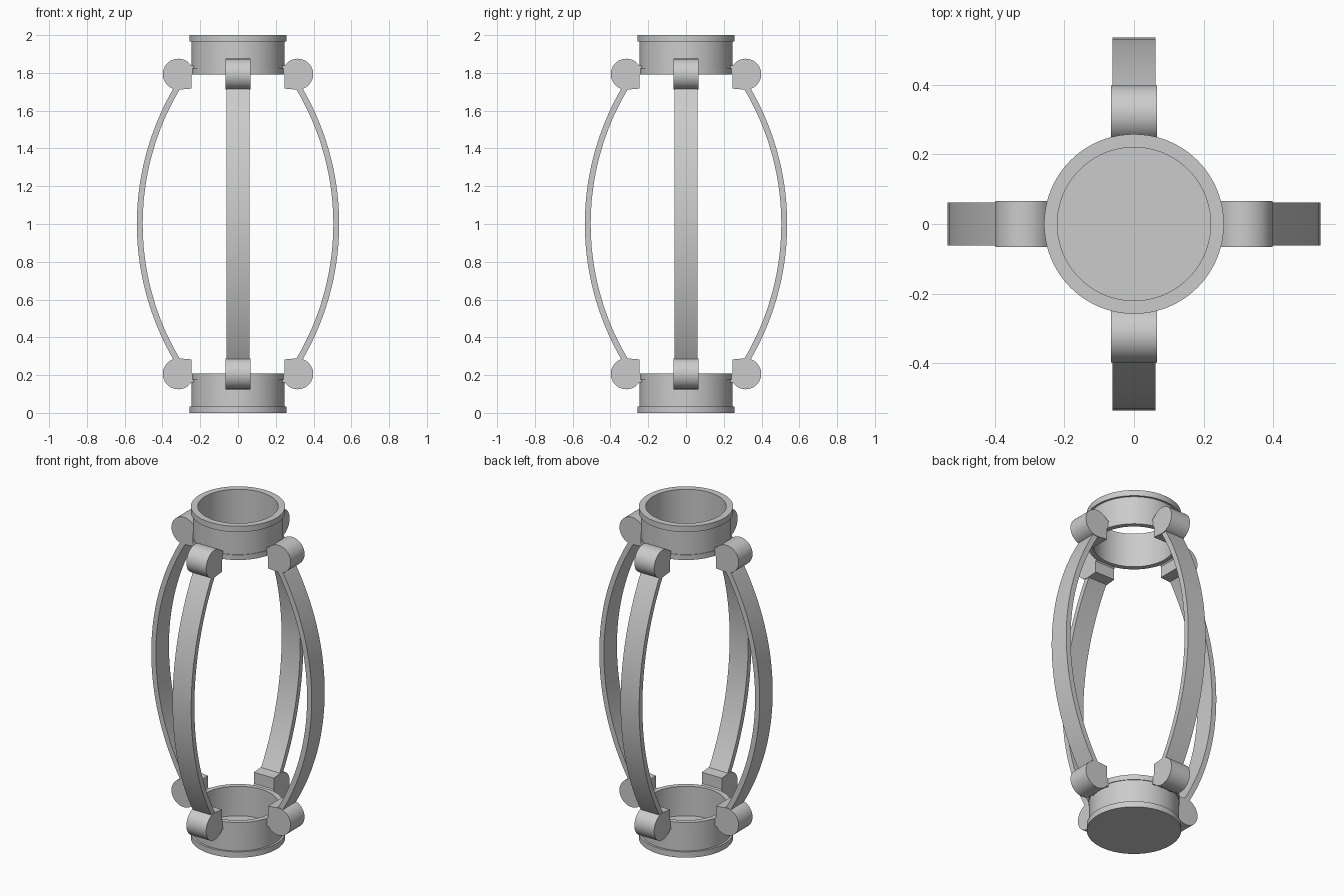
import bpy, bmesh, math
from mathutils import Matrix, Vector

if "Cube" in bpy.data.objects:
    bpy.data.objects.remove(bpy.data.objects["Cube"])

grey = bpy.data.materials.new("plain grey")
grey.use_nodes = True
GREY = (0.6, 0.6, 0.6, 1)
grey.diffuse_color = GREY
grey.node_tree.nodes["Principled BSDF"].inputs["Base Color"].default_value = GREY


def finish(bm, name):
    bmesh.ops.remove_doubles(bm, verts=bm.verts, dist=1e-5)
    bmesh.ops.recalc_face_normals(bm, faces=bm.faces)
    mesh = bpy.data.meshes.new(name)
    bm.to_mesh(mesh)
    bm.free()
    mesh.materials.append(grey)
    obj = bpy.data.objects.new(name, mesh)
    bpy.context.collection.objects.link(obj)
    bpy.ops.object.select_all(action='DESELECT')
    obj.select_set(True)
    bpy.context.view_layer.objects.active = obj
    bpy.ops.object.shade_smooth_by_angle(angle=math.radians(30))
    return obj


def lathe(name, profile, closed):
    """Spin an (r, z) profile around the z axis."""
    bm = bmesh.new()
    vs = [bm.verts.new((r, 0, z)) for r, z in profile]
    pairs = list(zip(vs, vs[1:])) + ([(vs[-1], vs[0])] if closed else [])
    edges = [bm.edges.new(p) for p in pairs]
    bmesh.ops.spin(bm, geom=vs + edges, cent=(0, 0, 0), axis=(0, 0, 1),
                   angle=math.tau, steps=96)
    return finish(bm, name)


def slab(name, outline, half_width, turn):
    """Extrude an (r, z) outline sideways and turn it around the z axis."""
    bm = bmesh.new()
    face = bm.faces.new([bm.verts.new((r, -half_width, z)) for r, z in outline])
    geom = bmesh.ops.extrude_face_region(bm, geom=[face])["geom"]
    bmesh.ops.translate(bm, vec=Vector((0, 2 * half_width, 0)),
                        verts=[g for g in geom if isinstance(g, bmesh.types.BMVert)])
    bmesh.ops.rotate(bm, verts=bm.verts, cent=(0, 0, 0),
                     matrix=Matrix.Rotation(turn, 3, 'Z'))
    return finish(bm, name)


# Collar wall, from the outer end flange to the inner lip
wall = [(0.258, 0), (0.258, 0.035), (0.246, 0.035), (0.246, 0.177),
        (0.25, 0.177), (0.25, 0.208), (0.22, 0.208)]

# Closed cup at the bottom, open ring at the top
lathe("bottom_cup", [(0, 0)] + wall + [(0.22, 0.03), (0, 0.03)], False)
lathe("top_ring", [(r, 2 - z) for r, z in wall + [(0.22, 0)]], True)

# Hinge knuckle: round barrel with a neck reaching in to the collar
HR, HZ, RAD = 0.316, 1.793, 0.082
knuckle = []
for i in range(41):
    a = math.radians(145 - i * 6.1)
    knuckle.append((HR + RAD * math.cos(a), HZ + RAD * math.sin(a)))
knuckle += [(0.247, 1.717), (0.247, 1.785), (0.235, 1.8), (0.235, 1.84)]

# Bowed strip: a thin circular arc running between the knuckles
R, APEX, THICK, STEPS = 1.41, 0.52, 0.031, 40
span = math.asin(0.75 / R)


def arc(radius):
    return [(APEX - R + radius * math.cos(t), 1 + radius * math.sin(t))
            for t in (span * (2 * i / STEPS - 1) for i in range(STEPS + 1))]


strip = arc(R + THICK / 2) + arc(R - THICK / 2)[::-1]

for k, side in enumerate(("left", "back", "right", "front")):
    turn = k * math.pi / 2
    slab(side + "_strip", strip, 0.062, turn)
    slab(side + "_top_knuckle", knuckle, 0.066, turn)
    slab(side + "_bottom_knuckle", [(r, 2 - z) for r, z in knuckle], 0.066, turn)
